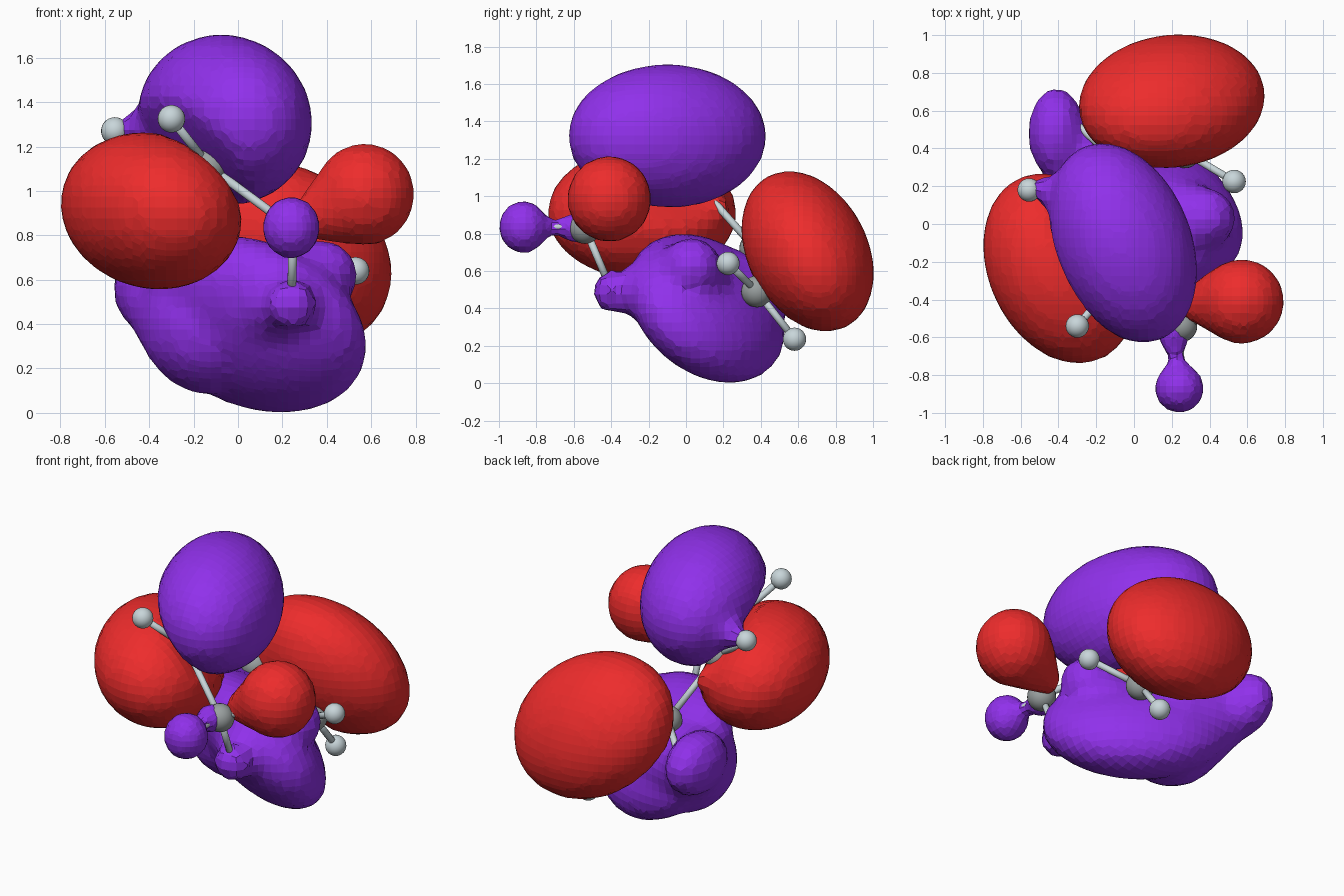
import bpy, bmesh, math
from mathutils import Vector, Matrix

if "Cube" in bpy.data.objects:
    bpy.data.objects.remove(bpy.data.objects["Cube"])


def material(name, rgb):
    m = bpy.data.materials.new(name)
    m.diffuse_color = (*rgb, 1)
    m.use_nodes = True
    m.node_tree.nodes["Principled BSDF"].inputs["Base Color"].default_value = m.diffuse_color
    return m


PURPLE = material("purple", (0.28, 0.03, 0.83))
RED = material("red", (0.85, 0.025, 0.025))
PALE = material("pale", (0.58, 0.67, 0.70))
GREY = material("grey", (0.32, 0.35, 0.35))
# Normals of the two halves of the bent molecular plane
NA = Vector((0.71, 0.34, 0.62))
NB = Vector((0.39, 0.60, 0.70))


def finish(name, bm, mat, smooth=False):
    me = bpy.data.meshes.new(name)
    bm.to_mesh(me)
    bm.free()
    for p in me.polygons:
        p.use_smooth = smooth
    me.materials.append(mat)
    ob = bpy.data.objects.new(name, me)
    bpy.context.collection.objects.link(ob)
    return ob


def egg(c, half, tilt=(0, 0, 0), flat=None):
    """Ellipsoid from bounding half sizes and xy, xz, yz tilts; flat = (inward normal, level)."""
    a, b, d = tilt
    q = math.sqrt(1 - a * a)
    m = (d - a * b) / q
    A = Matrix(((1, 0, 0), (a, q, 0), (b, m, math.sqrt(1 - b * b - m * m))))
    M = Matrix.Diagonal(half) @ A

    def build(bm):
        vs = bmesh.ops.create_icosphere(bm, subdivisions=4, radius=1,
                                        matrix=Matrix.Translation(c) @ M.to_4x4())["verts"]
        if flat:
            n, level = flat
            for v in vs:
                over = level - v.co.dot(n)
                if over > 0:
                    v.co += n * over * 0.75
    return build


def taper(p1, r1, p2, r2, steps=8):
    """Row of overlapping balls shrinking from one end to the other."""
    def build(bm):
        for i in range(steps + 1):
            t = i / steps
            bmesh.ops.create_icosphere(bm, subdivisions=3, radius=r1 + (r2 - r1) * t,
                                       matrix=Matrix.Translation(Vector(p1).lerp(Vector(p2), t)))
    return build


def lobe(name, mat, voxel, *parts):
    bm = bmesh.new()
    for part in parts:
        part(bm)
    ob = finish(name, bm, mat)
    rm = ob.modifiers.new("facets", "REMESH")
    rm.mode = "VOXEL"
    rm.voxel_size = voxel
    return ob


# Large lobes
lobe("upper_purple_lobe", PURPLE, 0.05,
     egg((-0.06, -0.10, 1.32), (0.395, 0.53, 0.385), (-0.28, -0.04, 0), (NA, 0.52)),
     taper((-0.33, 0.13, 1.28), 0.13, (-0.52, 0.20, 1.28), 0.05))
lobe("left_red_lobe", RED, 0.05,
     egg((-0.39, -0.235, 0.91), (0.41, 0.505, 0.355), (-0.24, -0.09, 0), (-NA, -0.45)),
     taper((-0.4, 0, 0.95), 0.2, (-0.26, 0.18, 0.93), 0.06))
lobe("back_red_lobe", RED, 0.05,
     egg((0.2, 0.65, 0.705), (0.495, 0.355, 0.43), (0.08, -0.18, -0.28), (NB, 0.68)),
     taper((0.05, 0.55, 0.78), 0.22, (-0.06, 0.38, 0.77), 0.06))
lobe("lower_purple_lobe", PURPLE, 0.05,
     egg((0.07, 0.11, 0.4), (0.51, 0.42, 0.4), (-0.38, -0.25, -0.3), (-NB, -0.66)),
     egg((-0.41, 0.48, 0.56), (0.15, 0.24, 0.19)),
     taper((-0.41, 0.46, 0.54), 0.14, (-0.12, 0.2, 0.4), 0.32),
     egg((0.24, -0.385, 0.49), (0.115, 0.115, 0.115)),
     taper((0.24, -0.37, 0.49), 0.085, (0.15, -0.1, 0.48), 0.2),
     taper((0.38, 0.03, 0.62), 0.16, (0.2, 0, 0.5), 0.25))

# Small lobes around the end group
lobe("end_red_lobe", RED, 0.045,
     egg((0.57, -0.41, 0.985), (0.225, 0.225, 0.23)),
     taper((0.5, -0.41, 0.95), 0.19, (0.29, -0.43, 0.86), 0.07))
lobe("end_purple_lobe", PURPLE, 0.035,
     egg((0.24, -0.87, 0.835), (0.13, 0.13, 0.14)),
     taper((0.24, -0.82, 0.835), 0.08, (0.22, -0.70, 0.835), 0.04),
     taper((0.22, -0.70, 0.835), 0.04, (0.21, -0.58, 0.83), 0.085))

# Molecule: atoms and bonds
CARBON = {"c1": (0.25, -0.54, 0.83), "c2": (-0.13, -0.34, 1.11), "c3": (-0.28, 0.07, 1.06),
          "c4": (-0.13, 0.37, 0.72), "c5": (0.27, 0.38, 0.49)}
HYDROGEN = {"h1": (-0.30, -0.54, 1.325), "h2": (-0.555, 0.18, 1.27), "h3": (0.53, 0.225, 0.64),
            "h4": (0.29, 0.58, 0.235), "h5": (-0.36, 0.58, 0.61), "h6": (0.24, -0.87, 0.84),
            "h7": (0.24, -0.40, 0.50), "h8": (0.56, -0.42, 0.96)}
BONDS = ("c1 c2", "c2 c3", "c3 c4", "c4 c5", "c2 h1", "c3 h2", "c5 h3", "c5 h4",
         "c4 h5", "c1 h6", "c1 h7", "c1 h8")
for group, radius, mat, label in ((CARBON, 0.085, GREY, "carbon_ball"),
                                  (HYDROGEN, 0.062, PALE, "hydrogen_ball")):
    for p in group.values():
        bm = bmesh.new()
        bmesh.ops.create_uvsphere(bm, u_segments=24, v_segments=14, radius=radius,
                                  matrix=Matrix.Translation(p))
        finish(label, bm, mat, True)
atoms = {**CARBON, **HYDROGEN}
for pair in BONDS:
    a, b = (Vector(atoms[k]) for k in pair.split())
    rot = (b - a).to_track_quat("Z", "Y").to_matrix().to_4x4()
    bm = bmesh.new()
    bmesh.ops.create_cone(bm, cap_ends=True, segments=14, radius1=0.02, radius2=0.02,
                          depth=(b - a).length,
                          matrix=Matrix.Translation((a + b) / 2) @ rot)
    finish("bond_stick", bm, PALE, True)
